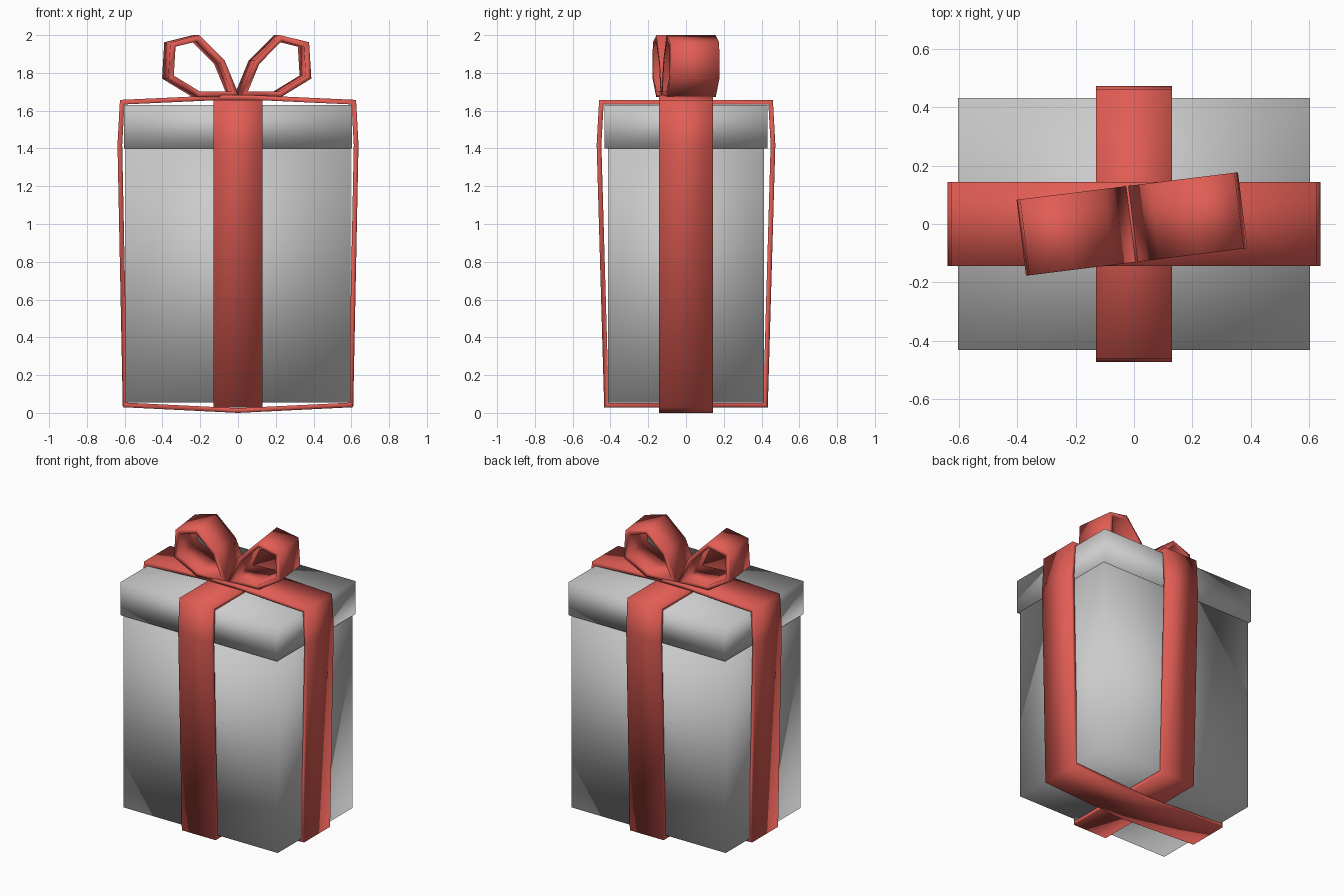
import bpy
from mathutils import Vector, Matrix

if "Cube" in bpy.data.objects:
    bpy.data.objects.remove(bpy.data.objects["Cube"], do_unlink=True)


def make_material(name, colour):
    mat = bpy.data.materials.new(name)
    mat.use_nodes = True
    mat.diffuse_color = colour
    mat.node_tree.nodes["Principled BSDF"].inputs["Base Color"].default_value = colour
    return mat


GREY = make_material("grey card", (0.6, 0.6, 0.6, 1))
RED = make_material("red ribbon", (0.76, 0.11, 0.09, 1))


def add_object(name, verts, faces, mat):
    mesh = bpy.data.meshes.new(name)
    mesh.from_pydata(verts, [], faces)
    mesh.materials.append(mat)
    mesh.shade_smooth()
    obj = bpy.data.objects.new(name, mesh)
    bpy.context.collection.objects.link(obj)
    return obj


def block(name, hx, hy, z0, z1):
    bpy.ops.mesh.primitive_cube_add(size=2, location=(0, 0, (z0 + z1) / 2))
    obj = bpy.context.object
    obj.name = name
    obj.scale = (hx, hy, (z1 - z0) / 2)
    bpy.ops.object.transform_apply(location=False, rotation=False, scale=True)
    obj.data.materials.append(GREY)
    obj.data.shade_smooth()
    return obj


def inset(loop, t):
    """Mitred inner outline of a counter-clockwise closed loop."""
    result = []
    for i, p in enumerate(loop):
        a = (p - loop[i - 1]).normalized()
        b = (loop[(i + 1) % len(loop)] - p).normalized()
        na, nb = Vector((-a.y, a.x)), Vector((-b.y, b.x))
        result.append(p + (na + nb) * t / (1 + na.dot(nb)))
    return result


def band(name, outline, half_width, thickness, turn=0.0, shift=0.0):
    """Closed ribbon: outline in the xz plane, width along y, turned about z."""
    outer = [Vector(p) for p in outline]
    inner = inset(outer, thickness)
    n = len(outer)
    rot = Matrix.Rotation(turn, 3, "Z")
    verts = []
    for ring, y in ((outer, -1), (outer, 1), (inner, 1), (inner, -1)):
        verts += [rot @ Vector((p.x, y * half_width, p.y)) + Vector((shift, 0, 0)) for p in ring]
    faces = []
    for k in range(4):
        for i in range(n):
            j, m = (i + 1) % n, (k + 1) % 4
            faces.append((k * n + i, k * n + j, m * n + j, m * n + i))
    obj = add_object(name, verts, faces, RED)
    # Make every band face outwards
    obj.data.update()
    first = obj.data.polygons[0]
    if (rot.transposed() @ first.normal).dot(Vector((outer[1].y - outer[0].y, 0, outer[0].x - outer[1].x))) < 0:
        obj.data.flip_normals()
    return obj


def mirrored(right):
    """Complete a right-hand half outline, listed bottom to top."""
    return right + [(-x, z) for x, z in reversed(right) if x > 0]


# Card box and lid
block("box", 0.595, 0.412, 0.055, 1.42)
block("lid", 0.603, 0.432, 1.4, 1.63)

# Ribbons wrapped around the box
band("long_ribbon", mirrored([(0, 0), (0.61, 0.03), (0.638, 1.42), (0.625, 1.657), (0.08, 1.682)]),
     0.143, 0.025)
band("cross_ribbon", mirrored([(0.433, 0.028), (0.473, 1.42), (0.46, 1.657)]),
     0.13, 0.025, turn=1.5708)

# Bow loops, slightly turned
loop = [(0, 1.672), (0.22, 1.672), (0.382, 1.77), (0.37, 1.962), (0.215, 2.0), (0.08, 1.865)]
band("bow_loop_left", loop, 0.131, 0.029, turn=0.124, shift=-0.007)
band("bow_loop_right", [(-x, z) for x, z in reversed(loop)], 0.131, 0.029, turn=0.124, shift=-0.007)
